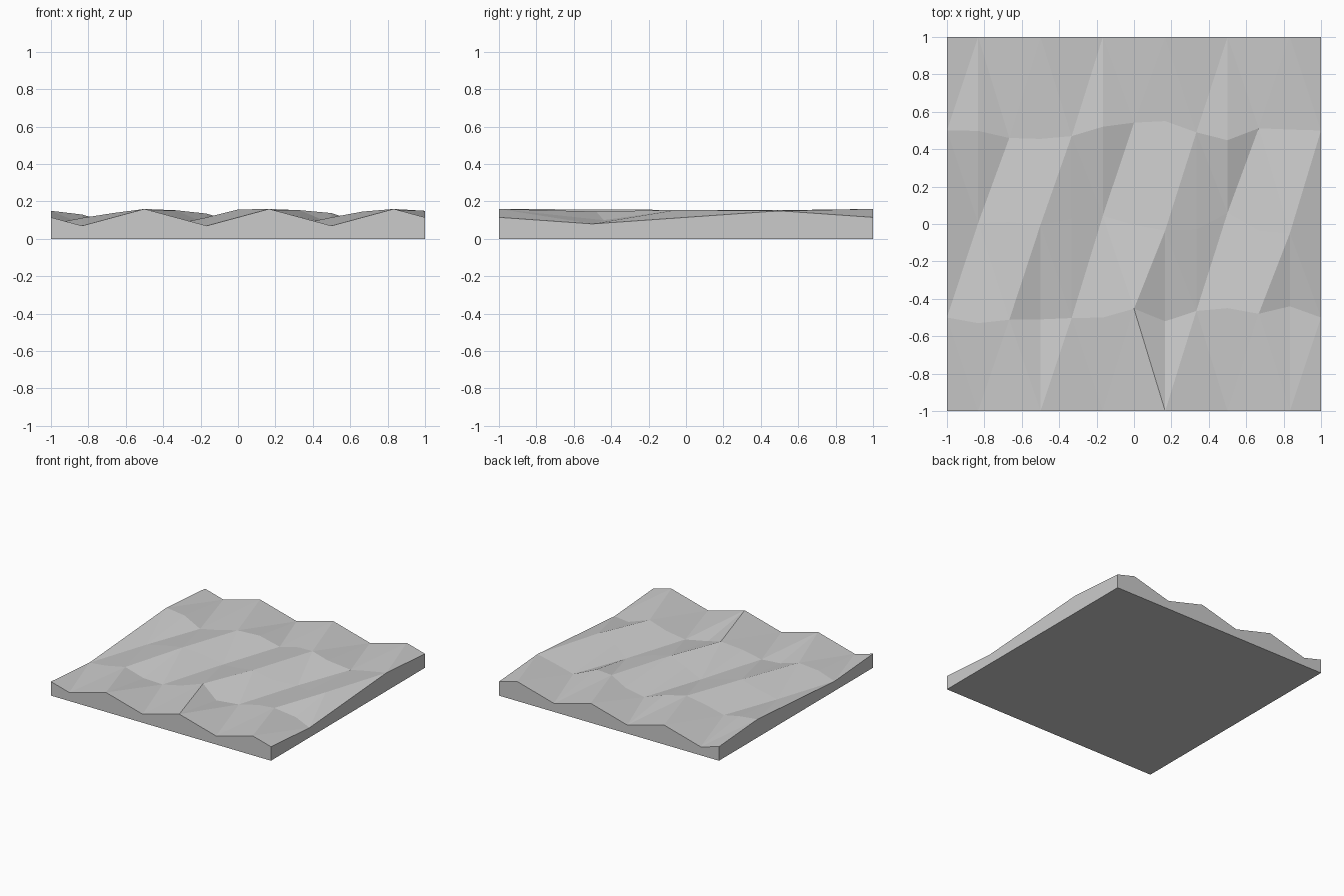
import bpy, bmesh

if "Cube" in bpy.data.objects:
    bpy.data.objects.remove(bpy.data.objects["Cube"])

# One grey for the whole tile
grey = bpy.data.materials.new("light grey")
grey.diffuse_color = (0.6, 0.6, 0.6, 1)
grey.use_nodes = True
grey.node_tree.nodes["Principled BSDF"].inputs["Base Color"].default_value = grey.diffuse_color

COLS, ROWS = 12, 4
RIDGE, VALLEY = 0.16, 0.07
MID = (RIDGE + VALLEY) / 2

# Straight zigzag on the front and back edges: crests every third of a metre
edge_z = [MID] + [(VALLEY if i % 4 == 1 else RIDGE) if i % 2 else MID for i in range(1, COLS)] + [MID]

# Wave heights and wobble in y of the three inner rows, front to back
inner_z = [
    [.08, .112, .138, .09, .08, .115, .157, .09, .08, .115, .146, .10, .08],
    [.115, .08, .115, .15, .118, .08, .115, .155, .118, .08, .115, .155, .115],
    [.15, .13, .08, .117, .153, .135, .08, .117, .153, .138, .08, .117, .15]]
inner_dy = [
    [0, -.03, -.012, -.01, -.003, 0, .047, -.02, .035, .05, .02, .06, 0],
    [0, .005, .01, -.005, .03, .043, -.005, -.035, -.03, .06, -.035, -.05, 0],
    [0, -.002, -.04, -.045, -.03, .02, .042, .05, -.01, -.052, .012, .005, 0]]
heights = [edge_z] + inner_z + [edge_z]
wobble = [[0] * 13] + inner_dy + [[0] * 13]

# Wavy faceted top: each cell is split between its crest and trough corners
bm = bmesh.new()
grid = [[bm.verts.new((-1 + i / 6, -1 + j / 2 + wobble[j][i], heights[j][i]))
         for i in range(COLS + 1)] for j in range(ROWS + 1)]
for j in range(ROWS):
    for i in range(COLS):
        a, b = grid[j][i], grid[j][i + 1]
        d, c = grid[j + 1][i], grid[j + 1][i + 1]
        tris = ((a, b, d), (b, c, d)) if (i + j) % 2 == 0 else ((a, b, c), (a, c, d))
        for t in tris:
            bm.faces.new(t)

# Straight sides down to the ground, and a flat underside
rim = [e for e in bm.edges if e.is_boundary]
skirt = bmesh.ops.extrude_edge_only(bm, edges=rim)["geom"]
for v in skirt:
    if isinstance(v, bmesh.types.BMVert):
        v.co.z = 0
bmesh.ops.holes_fill(bm, edges=[e for e in bm.edges if e.is_boundary], sides=0)
bmesh.ops.recalc_face_normals(bm, faces=bm.faces[:])

mesh = bpy.data.meshes.new("wave_tile")
bm.to_mesh(mesh)
bm.free()
mesh.materials.append(grey)
bpy.context.collection.objects.link(bpy.data.objects.new("wave_tile", mesh))
